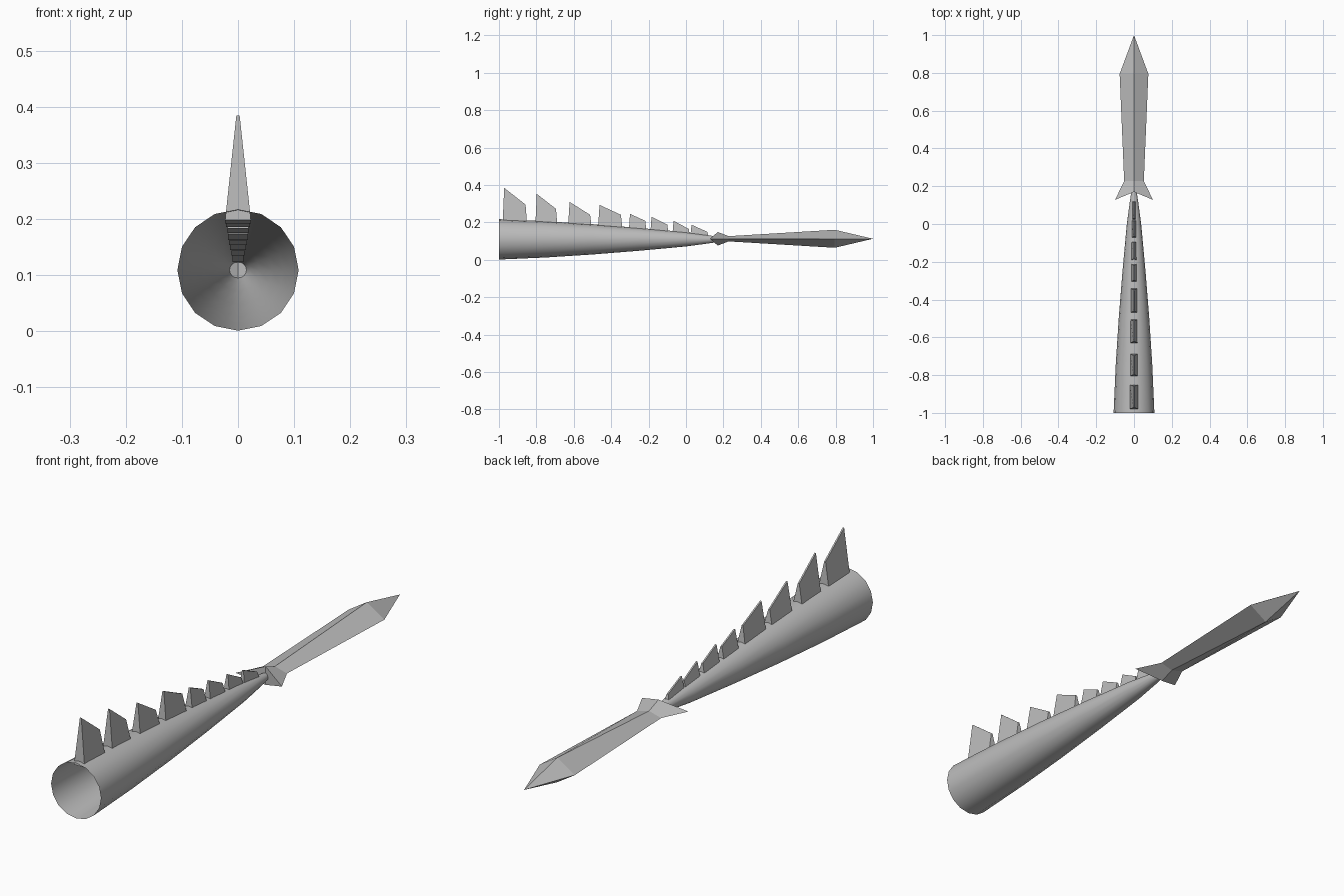
import bpy
import bmesh
from math import sin, cos, pi

cube = bpy.data.objects.get("Cube")
if cube:
    bpy.data.objects.remove(cube, do_unlink=True)

grey = bpy.data.materials.new("stone grey")
grey.use_nodes = True
colour = (0.5, 0.5, 0.5, 1)
grey.diffuse_color = colour
grey.node_tree.nodes["Principled BSDF"].inputs["Base Color"].default_value = colour

AXIS_Z = 0.109


def loft(name, rings, cap_start=True, cap_end=True):
    """Bridge equal rings of points into one mesh object."""
    bm = bmesh.new()
    loops = [[bm.verts.new(p) for p in ring] for ring in rings]
    n = len(loops[0])
    for a, b in zip(loops, loops[1:]):
        for i in range(n):
            j = (i + 1) % n
            bm.faces.new((a[i], a[j], b[j], b[i]))
    if cap_start:
        bm.faces.new(loops[0])
    if cap_end:
        bm.faces.new(loops[-1])
    bmesh.ops.remove_doubles(bm, verts=bm.verts, dist=1e-5)
    bmesh.ops.recalc_face_normals(bm, faces=bm.faces)
    mesh = bpy.data.meshes.new(name)
    bm.to_mesh(mesh)
    bm.free()
    mesh.materials.append(grey)
    obj = bpy.data.objects.new(name, mesh)
    bpy.context.collection.objects.link(obj)
    return obj


# Tapering tail tube, open at the front
SIDES = 16
profile = [(-1, 0.108), (-0.75, 0.097), (-0.5, 0.081), (-0.25, 0.061),
           (0, 0.038), (0.12, 0.022), (0.17, 0.014)]
tail = loft("tail", [[(r * cos(2 * pi * i / SIDES), y, AXIS_Z + r * sin(2 * pi * i / SIDES))
                      for i in range(SIDES)] for y, r in profile], cap_start=False)
bpy.context.view_layer.objects.active = tail
tail.select_set(True)
bpy.ops.object.shade_smooth_by_angle()
tail.select_set(False)


def tail_radius(y):
    for (y0, r0), (y1, r1) in zip(profile, profile[1:]):
        if y <= y1:
            return r0 + (r1 - r0) * (y - y0) / (y1 - y0)
    return profile[-1][1]


# Row of back spikes: front y, back y, peak z, back top z, half width
spikes = [(-0.98, -0.85, 0.384, 0.295, 0.023), (-0.805, -0.688, 0.352, 0.272, 0.021),
          (-0.63, -0.505, 0.309, 0.24, 0.019), (-0.47, -0.34, 0.293, 0.24, 0.018),
          (-0.305, -0.212, 0.245, 0.208, 0.016), (-0.19, -0.094, 0.229, 0.187, 0.014),
          (-0.072, 0.02, 0.208, 0.165, 0.012), (0.024, 0.12, 0.187, 0.149, 0.01)]
for k, (y0, y1, peak, rear, w) in enumerate(spikes):
    tip = 0.003
    lean = 0.06 * (y1 - y0)

    def section(y, y_top, z_top):
        base = AXIS_Z + tail_radius(y) - 0.8 * w
        return [(-w, y, base), (w, y, base), (tip, y_top, z_top), (-tip, y_top, z_top)]

    loft(f"back_spike_{k + 1}", [section(y0, y0 + lean, peak), section(y1, y1 - lean, rear)])


# Diamond-section blade with a flared guard
def diamond(y, half_width, half_height, sweep=0):
    z = 0.112
    return [(half_width, y - sweep, z), (0, y, z + half_height),
            (-half_width, y - sweep, z), (0, y, z - half_height)]


guard = loft("blade_guard", [diamond(0.17, 0.1, 0.036, 0.042), diamond(0.228, 0.052, 0.014)],
             cap_start=False)
# Fold the guard's front along its upright centre line
bm = bmesh.new()
bm.from_mesh(guard.data)
bm.verts.ensure_lookup_table()
side_a, top, side_b, bottom = bm.verts[:4]
bm.faces.new((side_a, top, bottom))
bm.faces.new((side_b, bottom, top))
bmesh.ops.recalc_face_normals(bm, faces=bm.faces)
bm.to_mesh(guard.data)
bm.free()

loft("blade", [diamond(0.228, 0.052, 0.014), diamond(0.795, 0.076, 0.048),
               diamond(1, 0, 0)], cap_end=False)
